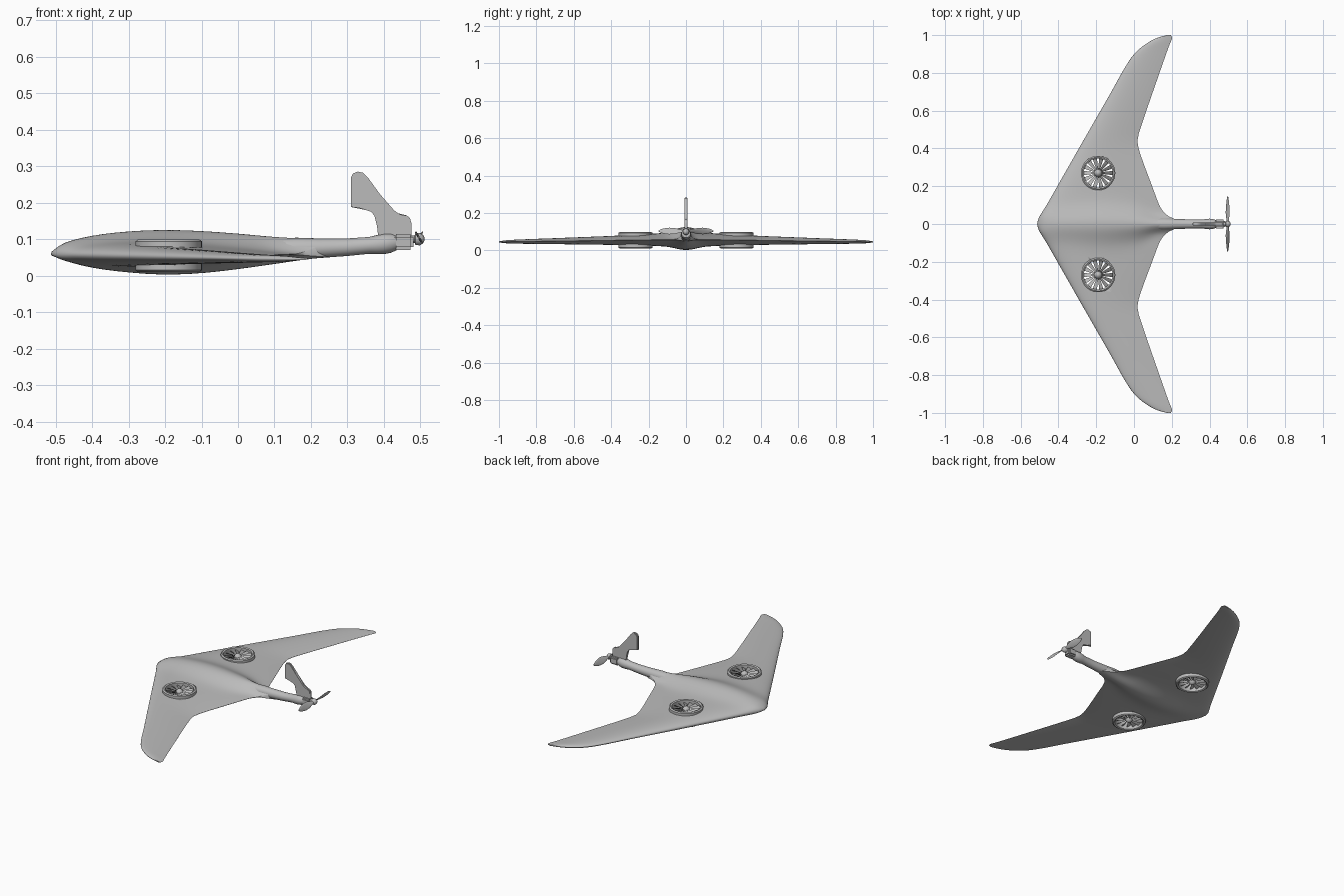
import bpy, bmesh, math
from mathutils import Matrix, Vector

old = bpy.data.objects.get("Cube")
if old:
    bpy.data.objects.remove(old)

grey = bpy.data.materials.new("plain grey")
grey.use_nodes = True
grey.diffuse_color = (0.5, 0.5, 0.5, 1)
bsdf = next(n for n in grey.node_tree.nodes if n.type == 'BSDF_PRINCIPLED')
bsdf.inputs["Base Color"].default_value = (0.5, 0.5, 0.5, 1)
bsdf.inputs["Roughness"].default_value = 0.6


def curve(pts, x):
    """Smooth interpolation through (x, value) points."""
    if x <= pts[0][0]:
        return pts[0][1]
    if x >= pts[-1][0]:
        return pts[-1][1]
    i = next(k for k in range(len(pts) - 1) if x <= pts[k + 1][0])

    def slope(k):
        a, b = pts[max(k - 1, 0)], pts[min(k + 1, len(pts) - 1)]
        return (b[1] - a[1]) / (b[0] - a[0])
    (x0, v0), (x1, v1) = pts[i], pts[i + 1]
    h = x1 - x0
    t = (x - x0) / h
    return ((2*t**3 - 3*t*t + 1) * v0 + (t**3 - 2*t*t + t) * h * slope(i)
            + (3*t*t - 2*t**3) * v1 + (t**3 - t*t) * h * slope(i + 1))


def finish(bm, name, angle=40):
    bmesh.ops.recalc_face_normals(bm, faces=bm.faces)
    me = bpy.data.meshes.new(name)
    bm.to_mesh(me)
    bm.free()
    ob = bpy.data.objects.new(name, me)
    bpy.context.collection.objects.link(ob)
    me.materials.append(grey)
    bpy.ops.object.select_all(action='DESELECT')
    ob.select_set(True)
    bpy.context.view_layer.objects.active = ob
    bpy.ops.object.shade_smooth_by_angle(angle=math.radians(angle))
    return ob


def loft(bm, loops, cap=True):
    rings = [[bm.verts.new(p) for p in lp] for lp in loops]
    n = len(rings[0])
    for a, b in zip(rings, rings[1:]):
        for i in range(n):
            j = (i + 1) % n
            bm.faces.new((a[i], a[j], b[j], b[i]))
    if cap:
        bm.faces.new(rings[0])
        bm.faces.new(rings[-1])
    return rings


def ring_x(x, z, r, n=24):
    return [(x, r * math.cos(2*math.pi*k/n), z + r * math.sin(2*math.pi*k/n)) for k in range(n)]


# Blended wing and body: planform edges by |y|, body outline by x
LEAD = [(0, -.513), (.03, -.505), (.06, -.488), (.1, -.463), (.14, -.44), (.4, -.292),
        (.7, -.12), (.85, -.035), (.92, .02), (.97, .09), (.99, .135), (1, .175)]
TRAIL = [(0, .26), (.02, .23), (.04, .185), (.07, .152), (.1, .134), (.2, .096), (.38, .03),
         (.44, .018), (.5, .032), (.8, .135), (.95, .188), (.985, .202), (1, .195)]
TOP = [(-.513, .066), (-.48, .088), (-.4, .109), (-.3, .121), (-.2, .125), (-.1, .122),
       (0, .115), (.1, .106), (.2, .101), (.3, .102)]
BOTTOM = [(-.513, .06), (-.48, .043), (-.4, .022), (-.3, .009), (-.2, .003), (-.1, .007),
          (0, .018), (.1, .032), (.2, .046), (.3, .054)]
WIDTH = [(-.5, .06), (-.2, .088), (0, .07), (.12, .035), (.26, .03)]
THICK = [(0, .034), (.2, .032), (.4, .024), (.7, .016), (.95, .009), (1, .003)]


def surface(u, y, side):
    a = abs(y)
    lead, trail = curve(LEAD, a), curve(TRAIL, a)
    x = lead + u * (trail - lead)
    foil = 5 * (.2969 * math.sqrt(u) - .126*u - .3516*u*u + .2843*u**3 - .1015*u**4)
    wing = .059 - .013 * a + side * curve(THICK, a) * 2 * foil
    nose = math.sqrt(1 - (1 - min(1, u / .06)) ** 2)
    g = math.exp(-(a / curve(WIDTH, x)) ** 2) * nose
    body = curve(TOP if side > 0 else BOTTOM, x)
    return (x, y, wing + (body - wing) * g)


half = [.0, .01, .02, .03, .04, .05, .06, .075, .09, .105, .12, .14, .17, .2]
half += [.2 + .04 * k for k in range(1, 18)] + [.9, .92, .94, .955, .97, .98, .99, .996, 1]
spans = [-y for y in reversed(half[1:])] + half
us = [(1 - math.cos(math.pi * k / 28)) / 2 for k in range(29)]
bm = bmesh.new()
loft(bm, [[surface(u, y, 1) for u in us] + [surface(u, y, -1) for u in reversed(us[1:])]
          for y in spans])
wing = finish(bm, "wing_body", 50)

FAN_X, FAN_Y = -.19, .27
for s in (1, -1):
    # Round opening through the wing
    bm = bmesh.new()
    bmesh.ops.create_cone(bm, cap_ends=True, segments=48, radius1=.08, radius2=.08, depth=.4,
                          matrix=Matrix.Translation((FAN_X, s * FAN_Y, .05)))
    cutter = finish(bm, "fan_cutter")
    cutter.hide_render = True
    mod = wing.modifiers.new("fan opening", 'BOOLEAN')
    mod.operation, mod.solver, mod.object = 'DIFFERENCE', 'EXACT', cutter
    bpy.context.view_layer.objects.active = wing
    bpy.ops.object.modifier_apply(modifier=mod.name)
    bpy.data.objects.remove(cutter)

    # Duct: closed profile spun about the fan axis
    side = "left" if s > 0 else "right"
    prof = [(.076, .014), (.084, .010), (.091, .015), (.091, .094), (.084, .099), (.076, .095)]
    bm = bmesh.new()
    loops = []
    for k in range(49):
        c, d = math.cos(2*math.pi*k/48), math.sin(2*math.pi*k/48)
        loops.append([(FAN_X + r*c, s*FAN_Y + r*d, z) for r, z in prof])
    loft(bm, loops, cap=False)
    bmesh.ops.remove_doubles(bm, verts=bm.verts, dist=1e-5)
    finish(bm, "fan_duct_" + side)

    # Hub with domed ends
    bm = bmesh.new()
    bmesh.ops.create_uvsphere(bm, u_segments=24, v_segments=12, radius=1)
    for v in bm.verts:
        v.co = Vector((FAN_X + v.co.x * .026, s*FAN_Y + v.co.y * .026, .054 + v.co.z * .042))
    finish(bm, "fan_hub_" + side)

    # Twisted blades, an upper and a lower stage
    bm = bmesh.new()
    for z, turn in ((.078, 1), (.032, -1)):
        for k in range(14):
            m = (Matrix.Translation((FAN_X, s * FAN_Y, z))
                 @ Matrix.Rotation(2 * math.pi * k / 14, 4, 'Z'))
            loops = []
            for r, w, pitch in ((.018, .006, 50), (.045, .010, 40), (.078, .013, 30)):
                t = math.radians(pitch) * turn
                loops.append([m @ Vector((r, a*math.cos(t) - b*math.sin(t),
                                          a*math.sin(t) + b*math.cos(t)))
                              for a, b in ((-w, 0), (0, .0015), (w, 0), (0, -.0015))])
            loft(bm, loops)
    finish(bm, "fan_blades_" + side)

# Tail boom with a swollen end
bm = bmesh.new()
loft(bm, [ring_x(*p) for p in (
    (.08, .070, .030), (.16, .073, .031), (.22, .075, .027), (.3, .078, .024), (.36, .083, .023),
    (.38, .085, .026), (.40, .087, .028), (.42, .089, .026), (.435, .09, .02))])
finish(bm, "tail_boom")

# Motor mount, shaft and spinner behind the boom
bm = bmesh.new()
bmesh.ops.create_cube(bm, size=1, matrix=Matrix.Translation((.453, 0, .092))
                      @ Matrix.Diagonal((.055, .048, .044, 1)))
bmesh.ops.bevel(bm, geom=bm.edges[:], offset=.008, segments=2, affect='EDGES')
finish(bm, "motor_mount")
bm = bmesh.new()
loft(bm, [ring_x(x, .1, r) for x, r in (
    (.47, .010), (.484, .010), (.486, .016), (.498, .017), (.507, .012), (.511, .004))])
finish(bm, "propeller_hub")

# Two pitched propeller blades
for s in (1, -1):
    bm = bmesh.new()
    loops = []
    for r, w, pitch in ((.008, .006, 50), (.03, .011, 42), (.06, .019, 34), (.09, .020, 28),
                        (.12, .015, 23), (.138, .008, 20), (.146, .002, 18)):
        t = math.radians(pitch) * s
        ring = []
        for k in range(12):
            a, b = w * math.cos(math.pi*k/6), .0025 * math.sin(math.pi*k/6)
            ring.append((.496 + a*math.sin(t) + b*math.cos(t), s * r,
                         .104 + a*math.cos(t) - b*math.sin(t)))
        loops.append(ring)
    loft(bm, loops)
    finish(bm, "propeller_blade_" + ("left" if s > 0 else "right"))

# Forward-raked tail fin, extruded and rounded at the edges
outline = [(.309, .188), (.309, .268), (.315, .280), (.328, .285), (.342, .282), (.355, .270),
           (.39, .222), (.425, .176), (.437, .167), (.462, .165), (.471, .158), (.475, .145),
           (.475, .10), (.385, .10), (.381, .135), (.378, .165), (.368, .178), (.35, .184)]
bm = bmesh.new()
loft(bm, [[(x, y, z) for x, z in outline] for y in (-.008, .008)])
rim = [e for e in bm.edges if abs(e.verts[0].co.y - e.verts[1].co.y) < 1e-6]
bmesh.ops.bevel(bm, geom=rim, offset=.004, segments=2, affect='EDGES')
finish(bm, "tail_fin", 50)
